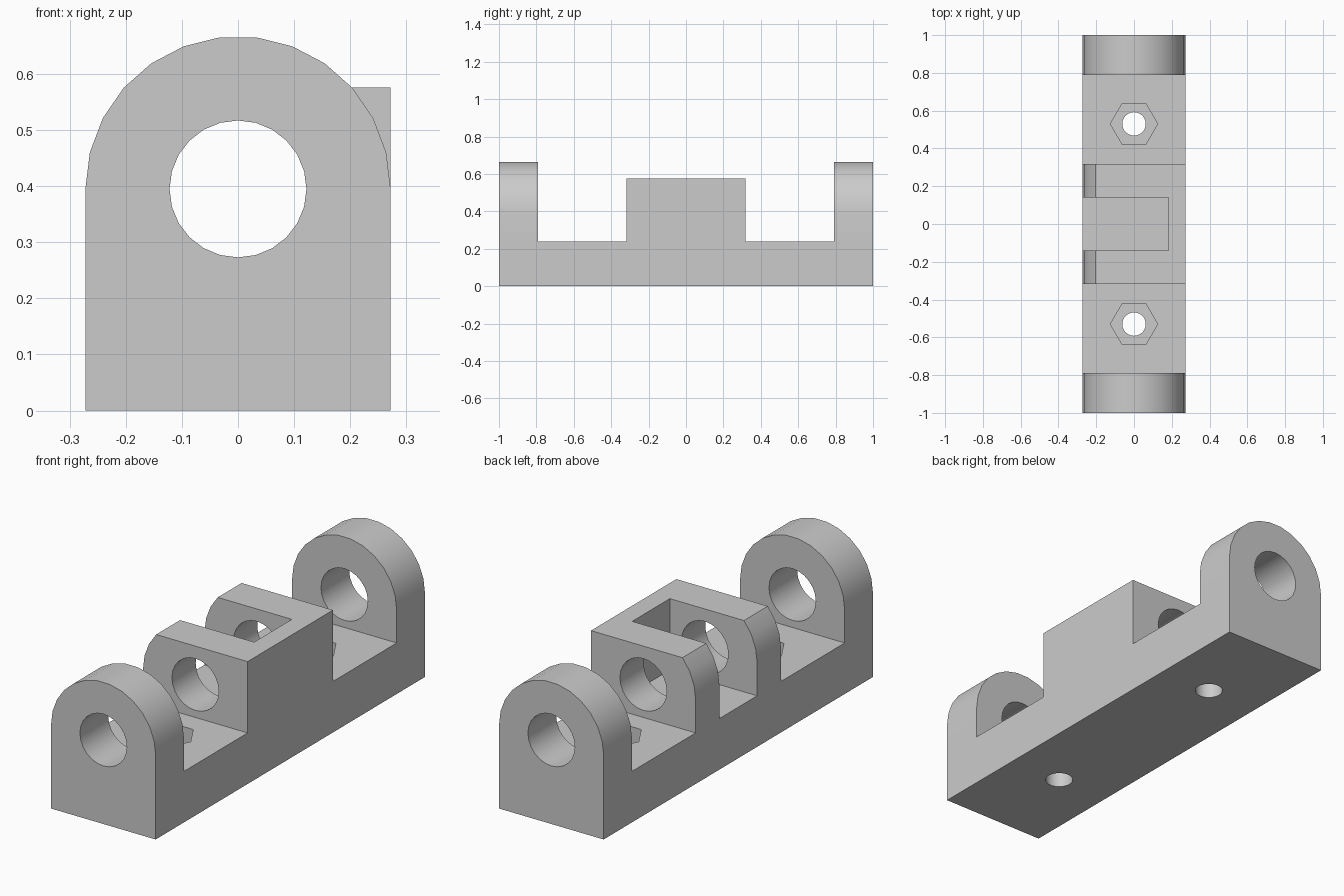
import bpy, bmesh, math
from mathutils import Matrix

cube = bpy.data.objects.get("Cube")
if cube:
    bpy.data.objects.remove(cube, do_unlink=True)

# Main dimensions
HALF_W, AXIS_Z, FLOOR = 0.272, 0.395, 0.24
ARC_STEPS = 13

grey = bpy.data.materials.new("plain grey")
grey.use_nodes = True
grey.diffuse_color = (0.6, 0.6, 0.6, 1)
grey.node_tree.nodes["Principled BSDF"].inputs["Base Color"].default_value = (0.6, 0.6, 0.6, 1)


def finish(name, bm):
    bmesh.ops.recalc_face_normals(bm, faces=bm.faces)
    mesh = bpy.data.meshes.new(name)
    bm.to_mesh(mesh)
    bm.free()
    mesh.materials.append(grey)
    obj = bpy.data.objects.new(name, mesh)
    bpy.context.collection.objects.link(obj)
    return obj


def prism(name, profile, y0, y1):
    """Extrude an x-z profile along y."""
    bm = bmesh.new()
    face = bm.faces.new([bm.verts.new((x, y0, z)) for x, z in profile])
    new = bmesh.ops.extrude_face_region(bm, geom=[face])["geom"]
    verts = [v for v in new if isinstance(v, bmesh.types.BMVert)]
    bmesh.ops.translate(bm, verts=verts, vec=(0, y1 - y0, 0))
    return finish(name, bm)


def rod(name, sides, radius, length, matrix):
    bm = bmesh.new()
    bmesh.ops.create_cone(bm, cap_ends=True, segments=sides, radius1=radius,
                          radius2=radius, depth=length, matrix=matrix)
    return finish(name, bm)


def combine(target, tool, operation):
    mod = target.modifiers.new(operation.lower(), "BOOLEAN")
    mod.operation, mod.object, mod.solver = operation, tool, "EXACT"
    with bpy.context.temp_override(object=target, active_object=target):
        bpy.ops.object.modifier_apply(modifier=mod.name)
    bpy.data.objects.remove(tool, do_unlink=True)


def rect(x0, x1, z0, z1):
    return [(x0, z0), (x1, z0), (x1, z1), (x0, z1)]


# Rounded outline shared by the lugs and the centre block, from +x over to -x
arc = [(HALF_W * math.cos(math.pi * i / ARC_STEPS),
        AXIS_Z + HALF_W * math.sin(math.pi * i / ARC_STEPS)) for i in range(ARC_STEPS + 1)]
lug_profile = [(-HALF_W, 0), (HALF_W, 0)] + arc
block_top = arc[-4][1]
block_profile = [(-HALF_W, 0), (HALF_W, 0), (HALF_W, block_top)] + arc[-4:]

# Base with end lugs and centre block
bracket = prism("hinge_bracket", rect(-HALF_W, HALF_W, 0, FLOOR), -1, 1)
combine(bracket, prism("centre_block", block_profile, -0.317, 0.317), "UNION")
for y0, y1 in ((-1, -0.79), (0.79, 1)):
    combine(bracket, prism("end_lug", lug_profile, y0, y1), "UNION")

# Slot in the centre block, open at the top and at -x
combine(bracket, prism("slot_cutter", rect(-0.4, 0.182, FLOOR, 0.8), -0.14, 0.14), "DIFFERENCE")

# Pin bore along the whole length
bore = Matrix.Translation((0, 0, AXIS_Z)) @ Matrix.Rotation(math.pi / 2, 4, "X")
combine(bracket, rod("bore_cutter", 24, 0.122, 2.4, bore), "DIFFERENCE")

# Bolt holes with hexagonal nut pockets
for y in (-0.53, 0.53):
    combine(bracket, rod("bolt_cutter", 24, 0.062, 0.8, Matrix.Translation((0, y, 0))), "DIFFERENCE")
    pocket = Matrix.Translation((0, y, FLOOR)) @ Matrix.Rotation(math.pi / 2, 4, "Z")
    combine(bracket, rod("nut_pocket_cutter", 6, 0.125, 0.22, pocket), "DIFFERENCE")

# Smooth the arcs and keep the corners sharp
for o in bpy.context.selected_objects:
    o.select_set(False)
bracket.select_set(True)
bpy.context.view_layer.objects.active = bracket
bpy.ops.object.shade_smooth_by_angle(angle=math.radians(30))
